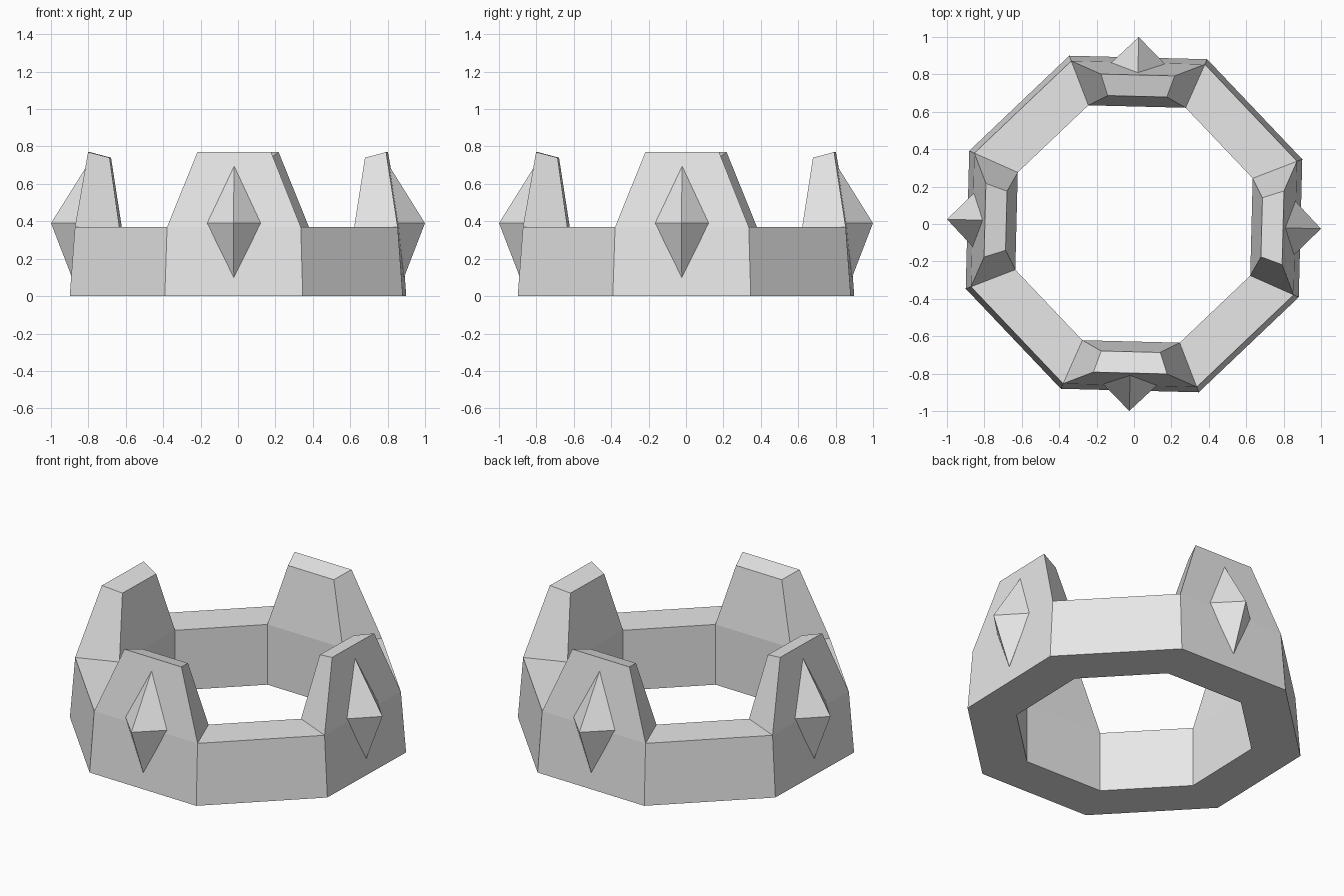
import bpy
import bmesh
from math import radians, cos, sin
from mathutils import Matrix, Vector

cube = bpy.data.objects.get("Cube")
if cube:
    bpy.data.objects.remove(cube, do_unlink=True)

stone = bpy.data.materials.new("light_grey")
stone.use_nodes = True
GREY = (0.8, 0.8, 0.8, 1)
stone.diffuse_color = GREY
stone.node_tree.nodes["Principled BSDF"].inputs["Base Color"].default_value = GREY

TWIST = radians(-1.45)  # the whole crown is turned slightly about z


def finish(name, bm):
    bmesh.ops.recalc_face_normals(bm, faces=bm.faces)
    mesh = bpy.data.meshes.new(name)
    bm.to_mesh(mesh)
    bm.free()
    mesh.materials.append(stone)
    obj = bpy.data.objects.new(name, mesh)
    bpy.context.collection.objects.link(obj)
    return obj


def octagon(bm, radius, z):
    angles = [TWIST + radians(22.5 + 45 * i) for i in range(8)]
    return [bm.verts.new((radius * cos(a), radius * sin(a), z)) for a in angles]


# Octagonal band with a sloping outer wall
bm = bmesh.new()
loops = [octagon(bm, r, z) for r, z in
         [(0.964, 0), (0.934, 0.37), (0.68, 0.37), (0.68, 0)]]
tops = []
for k in range(4):
    a, b = loops[k], loops[(k + 1) % 4]
    for i in range(8):
        j = (i + 1) % 8
        face = bm.faces.new((a[i], a[j], b[j], b[i]))
        if k == 1 and i % 2:
            tops.append(face)

# Four tapered battlements raised from every second top face
for face in tops:
    center = face.calc_center_median()
    out = Vector((center.x, center.y, 0)).normalized()
    side = Vector((-out.y, out.x, 0))
    raised = bmesh.ops.extrude_discrete_faces(bm, faces=[face])["faces"][0]
    for v in raised.verts:
        outer = v.co.dot(out) > 0.75
        depth, half, z = (0.797, 0.197, 0.77) if outer else (0.683, 0.158, 0.74)
        sign = 1 if v.co.dot(side) > 0 else -1
        v.co = out * depth + side * half * sign + Vector((0, 0, z))
finish("crown_band", bm)

# One pointed stud on the outside of each battlement
for i, name in enumerate(("front", "left", "back", "right")):
    bm = bmesh.new()
    tip, back, top, bottom, left, right = [bm.verts.new(p) for p in (
        (0, -1, 0.39), (0, -0.74, 0.39), (0, -0.806, 0.70),
        (0, -0.888, 0.10), (0.145, -0.858, 0.39), (-0.145, -0.858, 0.39))]
    for end in (tip, back):
        for a, b in ((top, left), (left, bottom), (bottom, right), (right, top)):
            bm.faces.new((end, a, b))
    bmesh.ops.rotate(bm, verts=bm.verts, cent=(0, 0, 0),
                     matrix=Matrix.Rotation(TWIST + radians(90 * i), 3, "Z"))
    finish(name + "_stud", bm)
